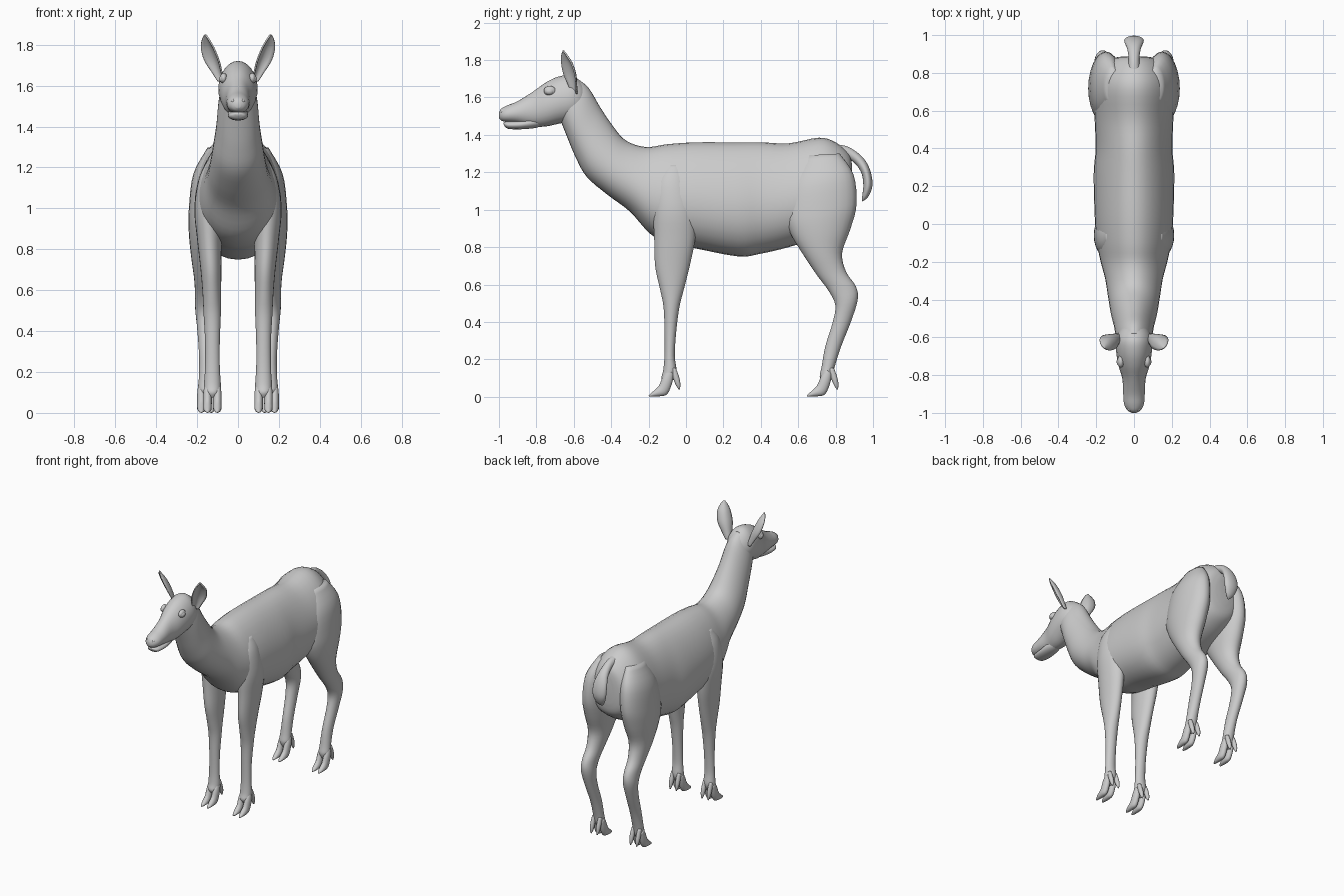
import bpy, math
from mathutils import Vector

grey = bpy.data.materials.new("plain light grey")
grey.diffuse_color = (0.6, 0.6, 0.6, 1)


def make(name, verts, faces, mirror=False):
    me = bpy.data.meshes.new(name)
    me.from_pydata(verts, [], faces)
    me.materials.append(grey)
    ob = bpy.data.objects.new(name, me)
    bpy.context.collection.objects.link(ob)
    for p in me.polygons:
        p.use_smooth = True
    if mirror:
        m = ob.modifiers.new("Mirror", "MIRROR")
        m.use_mirror_merge = False
    return ob


def catmull(pts, steps):
    """Smooth curve through tuples of any length."""
    out = []
    for i in range(len(pts) - 1):
        a, b, c, d = pts[max(i - 1, 0)], pts[i], pts[i + 1], pts[min(i + 2, len(pts) - 1)]
        for s in range(steps):
            t = s / steps
            out.append(tuple(
                0.5 * (2 * q + (r - p) * t + (2 * p - 5 * q + 4 * r - u) * t * t
                       + (3 * q - p - 3 * r + u) * t ** 3)
                for p, q, r, u in zip(a, b, c, d)))
    return out + [pts[-1]]


def loft(name, sections, egg=0.0, n=24, steps=4, mirror=False):
    """Section = (y, z of one edge, y, z of the opposite edge, centre x, half width)."""
    verts, faces = [], []
    rings = catmull(sections, steps)
    for ay, az, by, bz, cx, hw in rings:
        for k in range(n):
            a = 2 * math.pi * k / n
            c = math.cos(a)
            verts.append((cx + hw * math.sin(a) * (1 - egg * c),
                          (ay + by) / 2 + c * (ay - by) / 2,
                          (az + bz) / 2 + c * (az - bz) / 2))
    for r in range(len(rings) - 1):
        for k in range(n):
            k2 = (k + 1) % n
            faces.append((r * n + k, r * n + k2, (r + 1) * n + k2, (r + 1) * n + k))
    last = (len(rings) - 1) * n
    faces += [tuple(reversed(range(n))), tuple(range(last, last + n))]
    ob = make(name, verts, faces, mirror)
    # consistent outward normals
    import bmesh
    bm = bmesh.new()
    bm.from_mesh(ob.data)
    bmesh.ops.recalc_face_normals(bm, faces=bm.faces)
    bm.to_mesh(ob.data)
    bm.free()
    return ob


def ellipsoid(name, loc, size):
    """Mirrored pair of small ellipsoids."""
    secs = []
    for i in range(9):
        a = math.pi * i / 8
        y, r = loc[1] - size[1] * math.cos(a), max(math.sin(a), 0.02)
        secs.append((y, loc[2] + size[2] * r, y, loc[2] - size[2] * r, loc[0], size[0] * r))
    return loft(name, secs, n=16, steps=2, mirror=True)


# torso and neck: top edge, bottom edge
loft("torso_and_neck", [
    (0.888, 1.24, 0.888, 1.04, 0, 0.05), (0.87, 1.30, 0.87, 0.96, 0, 0.13),
    (0.80, 1.36, 0.80, 0.90, 0, 0.185), (0.71, 1.385, 0.70, 0.85, 0, 0.21),
    (0.55, 1.355, 0.55, 0.80, 0, 0.205), (0.40, 1.36, 0.40, 0.765, 0, 0.20),
    (0.25, 1.36, 0.28, 0.75, 0, 0.21), (0.05, 1.36, 0.04, 0.795, 0, 0.205),
    (-0.10, 1.35, -0.08, 0.815, 0, 0.195), (-0.20, 1.335, -0.19, 0.87, 0, 0.175),
    (-0.28, 1.35, -0.30, 0.99, 0, 0.15), (-0.34, 1.385, -0.42, 1.08, 0, 0.135),
    (-0.40, 1.46, -0.53, 1.175, 0, 0.12), (-0.46, 1.55, -0.59, 1.28, 0, 0.105),
    (-0.52, 1.65, -0.64, 1.40, 0, 0.095), (-0.58, 1.70, -0.68, 1.50, 0, 0.08),
], egg=0.18, n=32)

# head, lower jaw
loft("head", [
    (-1.0, 1.518, -1.0, 1.49, 0, 0.012), (-0.988, 1.54, -0.985, 1.475, 0, 0.035),
    (-0.955, 1.558, -0.955, 1.468, 0, 0.052), (-0.90, 1.58, -0.90, 1.462, 0, 0.057),
    (-0.82, 1.63, -0.82, 1.445, 0, 0.062), (-0.75, 1.68, -0.75, 1.445, 0, 0.082),
    (-0.68, 1.712, -0.68, 1.46, 0, 0.094), (-0.61, 1.718, -0.61, 1.475, 0, 0.094),
    (-0.55, 1.67, -0.56, 1.50, 0, 0.07), (-0.52, 1.62, -0.53, 1.55, 0, 0.02),
], egg=0.08)
loft("lower_jaw", [
    (-0.977, 1.465, -0.974, 1.453, 0, 0.012), (-0.968, 1.47, -0.962, 1.438, 0, 0.033),
    (-0.94, 1.474, -0.94, 1.431, 0, 0.045), (-0.88, 1.48, -0.88, 1.43, 0, 0.05),
    (-0.80, 1.50, -0.80, 1.438, 0, 0.045), (-0.74, 1.50, -0.74, 1.46, 0, 0.02),
])
ellipsoid("eyes", (0.074, -0.73, 1.632), (0.018, 0.024, 0.019))
ellipsoid("eye_lids", (0.070, -0.728, 1.636), (0.018, 0.032, 0.026))
ellipsoid("nostrils", (0.024, -0.978, 1.525), (0.010, 0.014, 0.010))

# ears: cupped leaf surface along a curved centre line (x, y, z, half width)
across, back = Vector((0.75, 0.66, 0)), Vector((-0.66, 0.75, 0))
rows = catmull([(0.08, -0.595, 1.62, 0.02), (0.098, -0.602, 1.665, 0.032),
                (0.122, -0.615, 1.725, 0.047), (0.143, -0.632, 1.785, 0.041),
                (0.155, -0.648, 1.825, 0.022), (0.160, -0.656, 1.848, 0.003)], 4)
ev, ef, m = [], [], 9
for x, y, z, w in rows:
    for j in range(m):
        u = j / (m - 1) * 2 - 1
        ev.append(Vector((x, y, z)) + across * u * w + back * 0.7 * w * (0.6 - u * u))
for r in range(len(rows) - 1):
    for j in range(m - 1):
        ef.append((r * m + j, r * m + j + 1, (r + 1) * m + j + 1, (r + 1) * m + j))
ears = make("ears", ev, ef, mirror=True)
s = ears.modifiers.new("Solidify", "SOLIDIFY")
s.thickness, s.offset = 0.008, 0

# tail: outer edge, inner edge
loft("tail", [
    (0.80, 1.35, 0.82, 1.28, 0, 0.035), (0.87, 1.335, 0.87, 1.27, 0, 0.028),
    (0.945, 1.28, 0.91, 1.24, 0, 0.036), (0.985, 1.21, 0.94, 1.19, 0, 0.050),
    (0.997, 1.13, 0.948, 1.13, 0, 0.050), (0.975, 1.07, 0.943, 1.08, 0, 0.030),
    (0.945, 1.045, 0.94, 1.05, 0, 0.005),
])

# legs: front edge, back edge
loft("front_legs", [
    (-0.10, 1.24, -0.02, 1.24, 0.125, 0.02), (-0.16, 1.15, 0.02, 1.15, 0.135, 0.055),
    (-0.175, 1.0, 0.055, 1.0, 0.143, 0.07), (-0.17, 0.85, 0.05, 0.85, 0.14, 0.06),
    (-0.165, 0.70, 0.02, 0.70, 0.132, 0.051), (-0.14, 0.58, -0.01, 0.58, 0.128, 0.045),
    (-0.12, 0.48, -0.035, 0.48, 0.126, 0.042), (-0.115, 0.35, -0.052, 0.35, 0.125, 0.036),
    (-0.115, 0.22, -0.06, 0.22, 0.125, 0.036), (-0.122, 0.14, -0.05, 0.14, 0.125, 0.041),
    (-0.132, 0.10, -0.062, 0.10, 0.125, 0.036), (-0.12, 0.075, -0.08, 0.075, 0.125, 0.015),
], mirror=True)
loft("hind_legs", [
    (0.64, 1.29, 0.82, 1.30, 0.11, 0.04), (0.56, 1.15, 0.895, 1.19, 0.138, 0.08),
    (0.53, 0.98, 0.912, 1.03, 0.15, 0.09), (0.555, 0.88, 0.88, 0.90, 0.155, 0.086),
    (0.62, 0.77, 0.835, 0.77, 0.16, 0.07), (0.70, 0.65, 0.855, 0.67, 0.163, 0.052),
    (0.76, 0.57, 0.908, 0.59, 0.165, 0.045), (0.798, 0.49, 0.918, 0.52, 0.165, 0.044),
    (0.785, 0.40, 0.885, 0.41, 0.162, 0.037), (0.745, 0.27, 0.83, 0.27, 0.156, 0.034),
    (0.725, 0.16, 0.795, 0.16, 0.155, 0.037), (0.715, 0.11, 0.785, 0.11, 0.155, 0.038),
    (0.725, 0.075, 0.765, 0.075, 0.155, 0.015),
], mirror=True)

# cloven hooves and dewclaws, two of each per foot
toe = [(-0.10, 0.15, -0.065, 0.12, 0.016), (-0.125, 0.105, -0.075, 0.07, 0.021),
       (-0.143, 0.062, -0.10, 0.014, 0.021), (-0.165, 0.038, -0.135, 0.003, 0.020),
       (-0.188, 0.018, -0.175, 0.001, 0.013), (-0.20, 0.006, -0.195, 0.0, 0.004)]
claw = [(-0.085, 0.15, -0.055, 0.155, 0.012), (-0.07, 0.10, -0.038, 0.11, 0.015),
        (-0.053, 0.06, -0.03, 0.07, 0.012), (-0.038, 0.038, -0.032, 0.04, 0.003)]
for part, dy, cx in (("front", 0, 0.125), ("hind", 0.845, 0.155)):
    for side, dx in (("inner", -0.024), ("outer", 0.024)):
        for kind, prof in (("hoof", toe), ("dewclaw", claw)):
            loft(f"{part}_{side}_{kind}s",
                 [(a + dy, b, c + dy, d, cx + dx, w) for a, b, c, d, w in prof],
                 n=14, steps=3, mirror=True)
